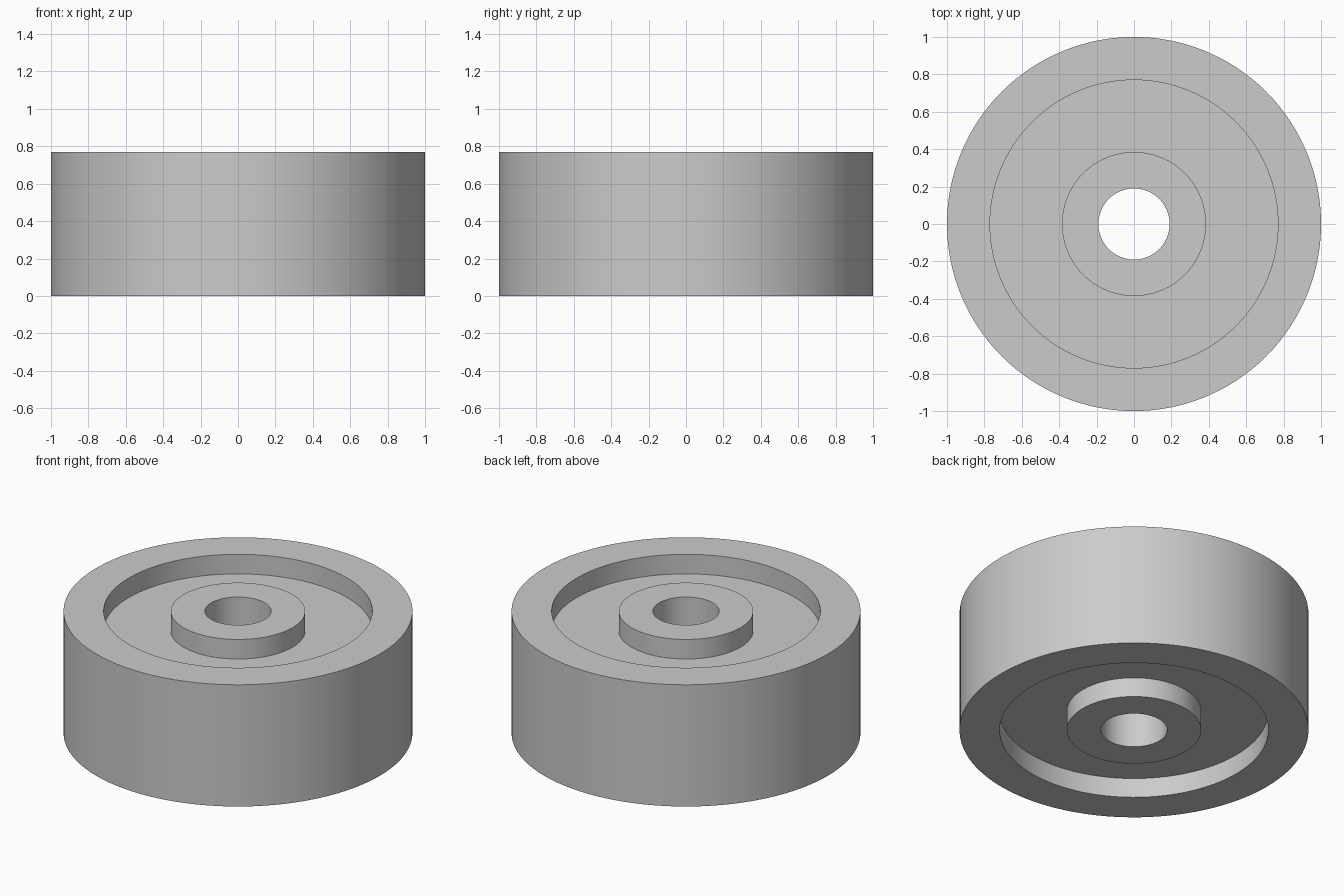
import bpy
import bmesh
import math
from mathutils import Vector

cube = bpy.data.objects.get("Cube")
if cube:
    bpy.data.objects.remove(cube, do_unlink=True)

SEGMENTS = 128
OUTER, RIM, HUB, BORE = 1.0, 0.77, 0.385, 0.19
HEIGHT, RECESS = 0.77, 0.124

# Plain grey material
grey = bpy.data.materials.new("plain_grey")
grey.use_nodes = True
colour = (0.6, 0.6, 0.6, 1.0)
grey.diffuse_color = colour
grey.node_tree.nodes["Principled BSDF"].inputs["Base Color"].default_value = colour

# Upper half of the wheel section, mirrored to make the closed lower half
upper = [(BORE, HEIGHT), (HUB, HEIGHT), (HUB, HEIGHT - RECESS),
         (RIM, HEIGHT - RECESS), (RIM, HEIGHT), (OUTER, HEIGHT)]
section = upper + [(r, HEIGHT - z) for r, z in reversed(upper)]

# Wheel: section spun about the vertical axis
bm = bmesh.new()
verts = [bm.verts.new((r, 0, z)) for r, z in section]
edges = [bm.edges.new((v, verts[i - 1])) for i, v in enumerate(verts)]
bmesh.ops.spin(bm, geom=verts + edges, cent=Vector(), axis=Vector((0, 0, 1)),
               angle=math.tau, steps=SEGMENTS, use_merge=True)
bmesh.ops.remove_doubles(bm, verts=bm.verts, dist=0.0001)
bmesh.ops.recalc_face_normals(bm, faces=bm.faces)
mesh = bpy.data.meshes.new("wheel")
bm.to_mesh(mesh)
bm.free()
mesh.materials.append(grey)
wheel = bpy.data.objects.new("wheel", mesh)
bpy.context.collection.objects.link(wheel)

# Smooth walls with sharp rims
bpy.ops.object.select_all(action="DESELECT")
wheel.select_set(True)
bpy.context.view_layer.objects.active = wheel
bpy.ops.object.shade_smooth_by_angle(angle=math.radians(30))
